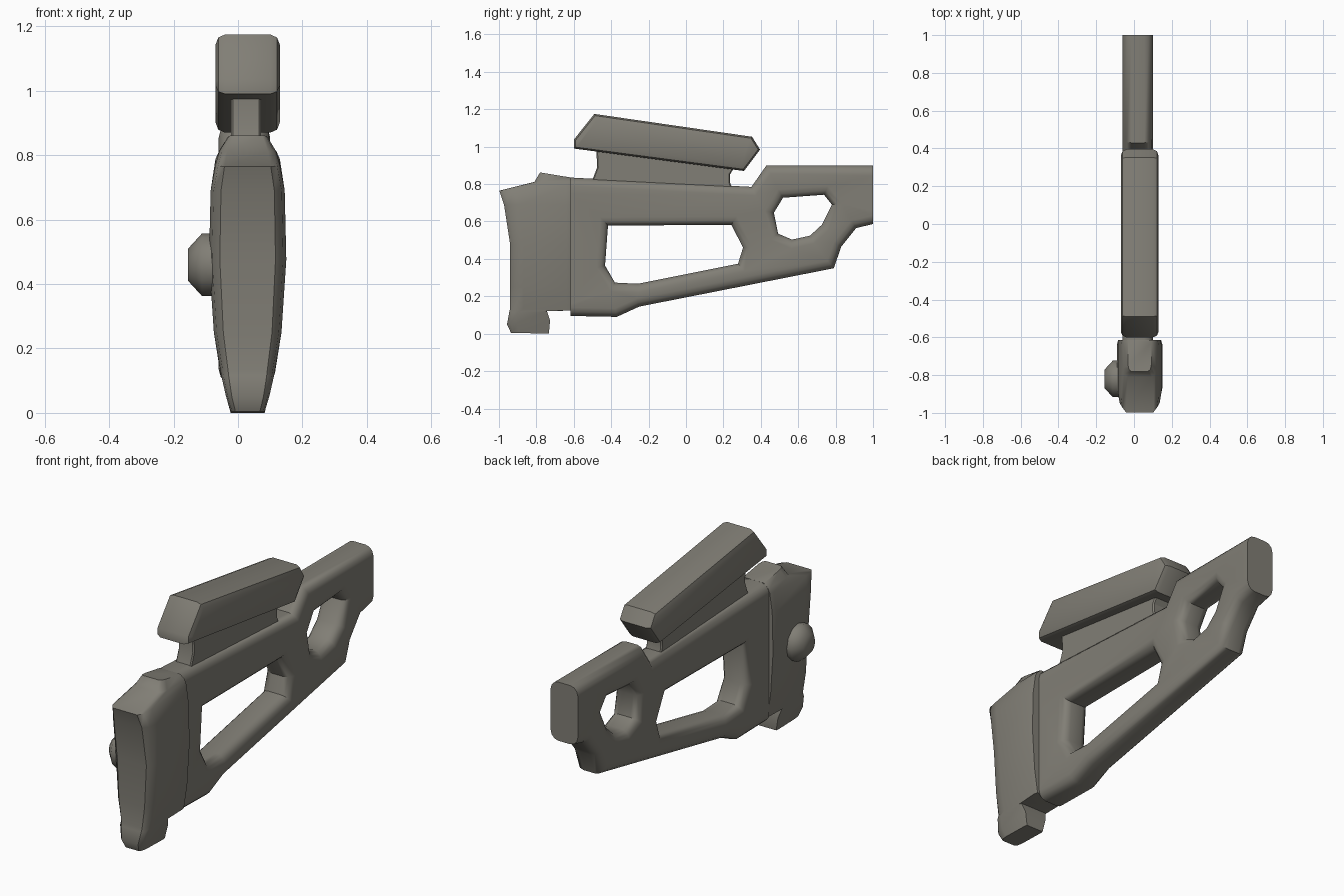
import bpy, bmesh, math
from mathutils import Vector, Matrix

if "Cube" in bpy.data.objects:
    bpy.data.objects.remove(bpy.data.objects["Cube"])

grey = bpy.data.materials.new("warm_grey")
grey.diffuse_color = (0.22, 0.21, 0.18, 1)
grey.use_nodes = True
grey.node_tree.nodes["Principled BSDF"].inputs["Base Color"].default_value = grey.diffuse_color


def finish(bm, name, angle=42):
    bmesh.ops.remove_doubles(bm, verts=bm.verts[:], dist=1e-5)
    bmesh.ops.recalc_face_normals(bm, faces=bm.faces[:])
    me = bpy.data.meshes.new(name)
    bm.to_mesh(me)
    bm.free()
    me.materials.append(grey)
    ob = bpy.data.objects.new(name, me)
    bpy.context.collection.objects.link(ob)
    bpy.ops.object.select_all(action='DESELECT')
    ob.select_set(True)
    bpy.context.view_layer.objects.active = ob
    bpy.ops.object.shade_smooth_by_angle(angle=math.radians(angle))
    return ob


def inset(pts, d):
    """Mitred inward offset of a closed 2D outline (negative d grows it)."""
    pts = [Vector(p) for p in pts]
    n = len(pts)
    area = sum(pts[i].x * pts[(i + 1) % n].y - pts[(i + 1) % n].x * pts[i].y for i in range(n))
    s = 1 if area > 0 else -1
    out = []
    for i, p in enumerate(pts):
        a = (p - pts[i - 1]).normalized()
        b = (pts[(i + 1) % n] - p).normalized()
        na, nb = Vector((-a.y, a.x)) * s, Vector((-b.y, b.x)) * s
        out.append(p + (na + nb) * d / (1 + na.dot(nb)))
    return out


def slab(outer, holes, cx, half, bevel, steps):
    """Side profile (y, z) given thickness along x, with rounded rims."""
    arc = [(half - bevel + bevel * math.sin(t), bevel * (1 - math.cos(t)))
           for t in [k * math.pi / 2 / steps for k in range(steps + 1)]]
    layers = [(-x, d) for x, d in reversed(arc)] + arc
    bm = bmesh.new()
    caps = [[], []]
    for pts, sign in [(outer, 1)] + [(h, -1) for h in holes]:
        rings = [[bm.verts.new((cx + x, p.x, p.y)) for p in inset(pts, sign * d)]
                 for x, d in layers]
        n = len(pts)
        for r, q in zip(rings, rings[1:]):
            for i in range(n):
                j = (i + 1) % n
                bm.faces.new((r[i], r[j], q[j], q[i]))
        for cap, r in zip(caps, (rings[0], rings[-1])):
            cap += [bm.edges.get((r[i], r[(i + 1) % n])) for i in range(n)]
    for cap in caps:
        bmesh.ops.triangle_fill(bm, edges=cap, use_beauty=True)
    return bm


# Skeleton frame: outline runs past both ends, then is cut flat
outer = [(-0.72, 0.84), (0.35, 0.785), (0.43, 0.90), (1.1, 0.90), (1.1, 0.61),
         (0.91, 0.565), (0.83, 0.465), (0.79, 0.35), (-0.25, 0.145), (-0.37, 0.09), (-0.72, 0.097)]
long_hole = [(-0.417, 0.578), (0.243, 0.582), (0.305, 0.46), (0.278, 0.374),
             (-0.257, 0.267), (-0.38, 0.273), (-0.433, 0.364)]
grip_hole = [(0.519, 0.727), (0.738, 0.743), (0.78, 0.69), (0.727, 0.583),
             (0.663, 0.524), (0.567, 0.503), (0.492, 0.535), (0.47, 0.647)]
bm = slab(outer, [long_hole, grip_hole], 0.02, 0.08, 0.045, 3)
for y, side in ((-0.617, -1), (1.0, 1)):
    cut = bmesh.ops.bisect_plane(bm, geom=bm.verts[:] + bm.edges[:] + bm.faces[:], dist=1e-6,
                                 plane_co=(0, y, 0), plane_no=(0, side, 0), clear_outer=True)
    edges = [e for e in cut['geom_cut'] if isinstance(e, bmesh.types.BMEdge)]
    bmesh.ops.contextual_create(bm, geom=edges)
finish(bm, "stock_frame")

# Tilted cheek rest and the post that carries it
cheek = [(-0.49, 1.175), (0.353, 1.053), (0.396, 0.984), (0.31, 0.87), (-0.60, 0.99), (-0.60, 1.037)]
finish(slab(cheek, [], 0.03, 0.10, 0.03, 2), "cheek_rest")
post = [(-0.48, 1.0), (-0.475, 0.89), (-0.505, 0.81), (0.25, 0.77),
        (0.235, 0.81), (0.235, 0.85), (0.265, 0.90)]
finish(slab(post, [], 0.025, 0.046, 0.006, 1), "cheek_post", 30)

# Butt pad: loft of (front y, z, back y, z, half width) sections
sections = [(-0.936, 0.005, -0.733, 0.0, 0.053), (-0.957, 0.05, -0.727, 0.07, 0.068),
            (-0.945, 0.115, -0.743, 0.12, 0.082), (-0.94, 0.135, -0.615, 0.124, 0.085),
            (-0.94, 0.25, -0.615, 0.25, 0.105), (-0.94, 0.476, -0.615, 0.476, 0.12),
            (-0.973, 0.69, -0.615, 0.69, 0.115), (-0.998, 0.765, -0.615, 0.79, 0.10),
            (-0.81, 0.812, -0.615, 0.815, 0.088), (-0.78, 0.862, -0.615, 0.835, 0.062)]
bm = bmesh.new()
rings = []
for y0, z0, y1, z1, w in sections:
    half = [(0.72, 0.0), (0.92, 0.07), (1.0, 0.22), (1.0, 0.93), (0.95, 1.0)]
    loop = half + [(-u, t) for u, t in reversed(half)]
    rings.append([bm.verts.new((0.03 + u * w, y0 + (y1 - y0) * t, z0 + (z1 - z0) * t))
                  for u, t in loop])
for r, q in zip(rings, rings[1:]):
    for i in range(len(r)):
        j = (i + 1) % len(r)
        bm.faces.new((r[i], r[j], q[j], q[i]))
bm.faces.new(rings[0])
bm.faces.new(rings[-1])
finish(bm, "butt_pad")

# Adjuster knob on the left side of the pad
bm = bmesh.new()
for r1, r2, x0, x1 in ((0.097, 0.097, -0.06, -0.112), (0.097, 0.05, -0.112, -0.155)):
    place = Matrix.Translation(((x0 + x1) / 2, -0.82, 0.46)) @ Matrix.Rotation(-math.pi / 2, 4, 'Y')
    bmesh.ops.create_cone(bm, cap_ends=(r1 != r2), segments=12, radius1=r1, radius2=r2,
                          depth=x0 - x1, matrix=place)
inner = [f for f in bm.faces if len(f.verts) > 4 and f.calc_center_median().x > -0.13]
bmesh.ops.delete(bm, geom=inner, context='FACES_ONLY')
finish(bm, "adjuster_knob", 50)
